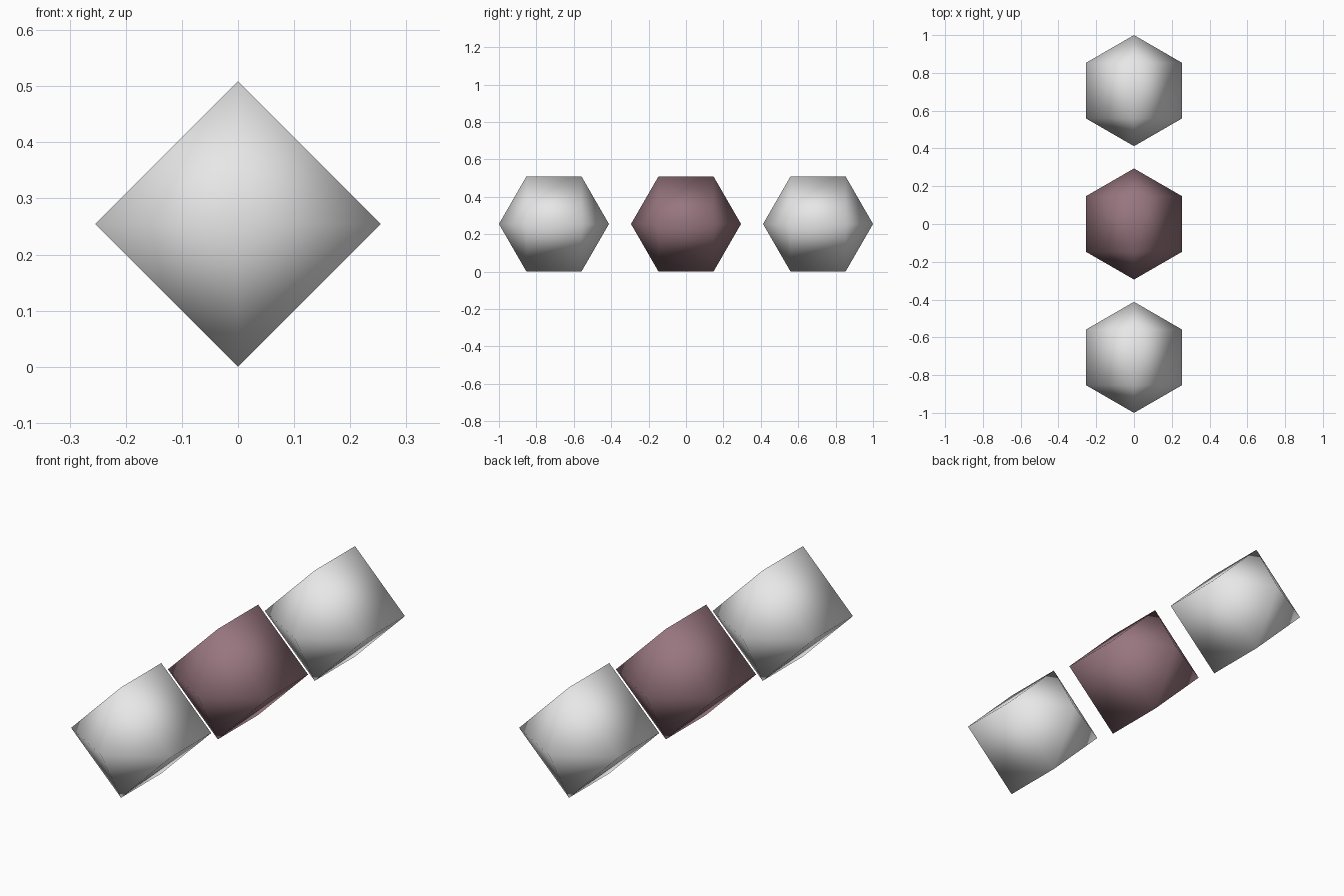
import bpy, math

if "Cube" in bpy.data.objects:
    bpy.data.objects.remove(bpy.data.objects["Cube"])

RADIUS = 0.294
SPACING = 0.706
CENTRE_Z = RADIUS * math.sin(math.radians(60))


def material(name, rgb):
    mat = bpy.data.materials.new(name)
    mat.diffuse_color = (*rgb, 1)
    mat.use_nodes = True
    mat.node_tree.nodes["Principled BSDF"].inputs["Base Color"].default_value = mat.diffuse_color
    return mat


def bead(name, y, mat):
    # Four-sided sphere with three rings, poles along y
    bpy.ops.mesh.primitive_uv_sphere_add(
        segments=4, ring_count=3, radius=RADIUS,
        location=(0, y, CENTRE_Z), rotation=(math.radians(90), 0, 0))
    obj = bpy.context.object
    obj.name = name
    obj.data.materials.append(mat)
    bpy.ops.object.shade_smooth()


light_grey = material("light grey", (0.80, 0.80, 0.80))
mauve = material("mauve", (0.31, 0.18, 0.21))

# Row of three beads: pale ends, mauve middle
bead("front_bead", -SPACING, light_grey)
bead("middle_bead", 0, mauve)
bead("back_bead", SPACING, light_grey)
